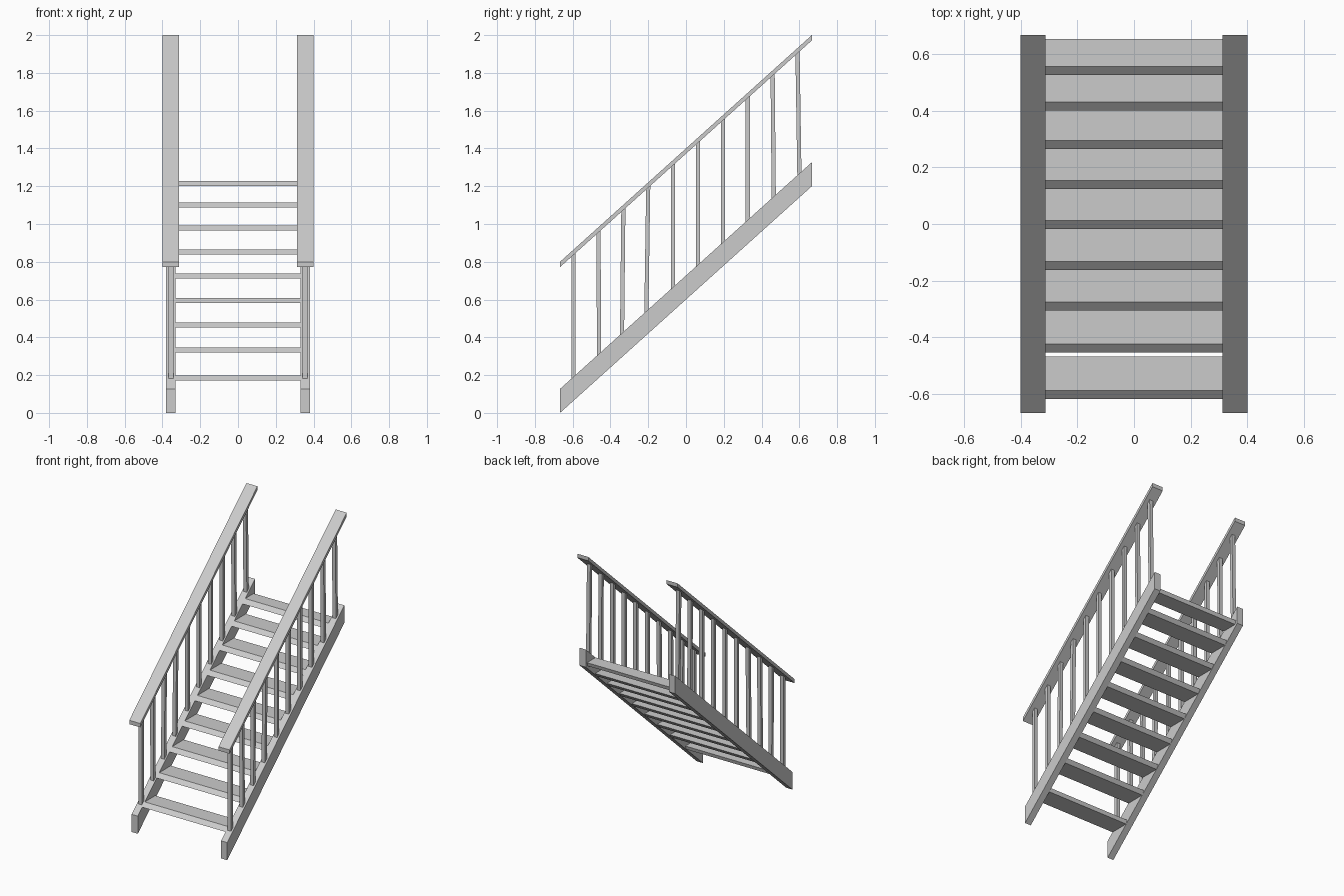
import bpy

if "Cube" in bpy.data.objects:
    bpy.data.objects.remove(bpy.data.objects["Cube"])

SLOPE = 0.9
END = 0.667


def prism(name, profile, x0, x1):
    """Extrude a (y, z) outline along x."""
    n = len(profile)
    verts = [(x, y, z) for x in (x0, x1) for y, z in profile]
    faces = [list(range(n))[::-1], list(range(n, 2 * n))]
    faces += [(i, (i + 1) % n, n + (i + 1) % n, n + i) for i in range(n)]
    mesh = bpy.data.meshes.new(name)
    mesh.from_pydata(verts, [], faces)
    # make every shell face outward
    import bmesh
    bm = bmesh.new()
    bm.from_mesh(mesh)
    bmesh.ops.recalc_face_normals(bm, faces=bm.faces)
    bm.to_mesh(mesh)
    bm.free()
    obj = bpy.data.objects.new(name, mesh)
    bpy.context.collection.objects.link(obj)
    return obj


def line(z_start, y):
    return z_start + (y + END) * SLOPE


def sloped_bar(name, bottom, top, x0, x1):
    prism(name, [(-END, bottom), (END, line(bottom, END)),
                 (END, line(top, END)), (-END, top)], x0, x1)


# small leans of the hand-set balusters (bottom y minus top y)
LEANS = [0, .003, -.007, -.01, 0, 0, 0, 0, .006, .01]

for side, label in ((-1, "left"), (1, "right")):
    # side stringer and handrail
    sloped_bar("stringer_" + label, 0.0, 0.127, side * 0.332, side * 0.381)
    sloped_bar("handrail_" + label, 0.772, 0.80, side * 0.312, side * 0.40)
    # balusters, cut to the slope at both ends
    for i, lean in enumerate(LEANS):
        top = -0.595 + i * 0.1317
        bot = top + lean
        w = 0.011
        prism("baluster_%s_%d" % (label, i + 1),
              [(bot - w, line(0.122, bot - w)), (bot + w, line(0.122, bot + w)),
               (top + w, line(0.777, top + w)), (top - w, line(0.777, top - w))],
              side * 0.342, side * 0.369)

# treads, front edge bevelled flush with the top of the stringers
TREAD_Z = [.172, .320, .452, .582, .711, .839, .966, 1.088, 1.201]
for i, z in enumerate(TREAD_Z):
    h = 0.027
    front = -END + (z - 0.127) / SLOPE
    back = min(-END + z / SLOPE, 0.645)
    back_top = min(back + (0.008 if i == 0 else 0.02), 0.653)
    prism("tread_%d" % (i + 1),
          [(front, z), (back, z), (back_top, z + h), (front + h / SLOPE, z + h)],
          -0.333, 0.333)
